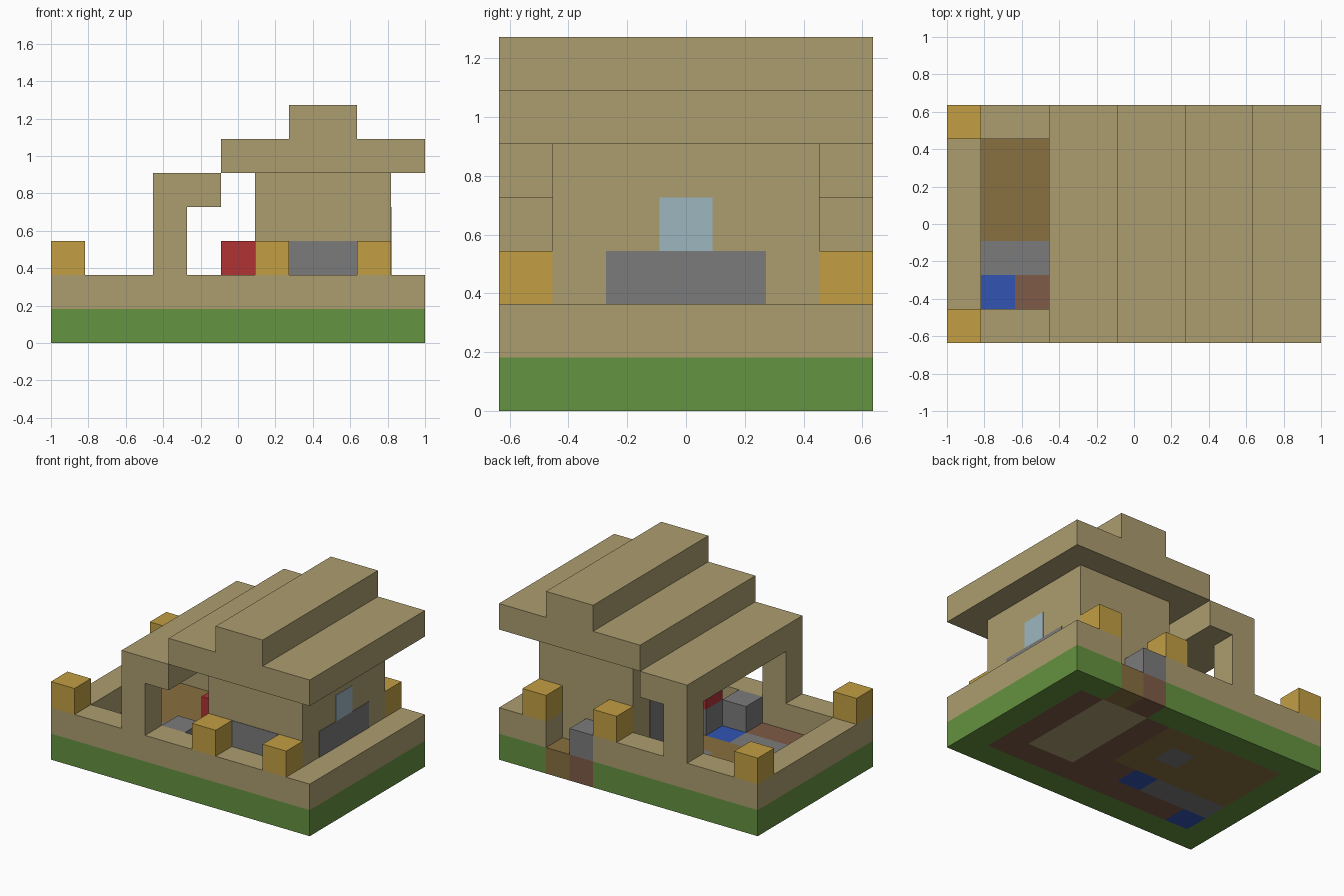
import bpy, bmesh
from mathutils import Vector

cube = bpy.data.objects.get("Cube")
if cube:
    bpy.data.objects.remove(cube, do_unlink=True)

U = 2 / 11            # size of one building block
NX, NY = 11, 7        # plot size in blocks


def material(name, rgb):
    linear = [((c / 255 + 0.055) / 1.055) ** 2.4 for c in rgb]
    m = bpy.data.materials.new(name)
    m.use_nodes = True
    m.diffuse_color = (*linear, 1)
    m.node_tree.nodes["Principled BSDF"].inputs["Base Color"].default_value = (*linear, 1)
    return m


MATS = {
    "grass": material("grass green", (101, 147, 65)),
    "tan": material("tan timber", (172, 157, 112)),
    "gold": material("lamp gold", (194, 159, 68)),
    "stone": material("stone grey", (123, 123, 123)),
    "red": material("red", (176, 50, 52)),
    "blue": material("blue", (50, 85, 180)),
    "brown": material("earth brown", (126, 91, 70)),
    "plank": material("plank brown", (136, 112, 64)),
    "glass": material("pale glass", (157, 182, 192)),
}


def to_world(p):
    return Vector(((p[0] - NX / 2) * U, (p[1] - NY / 2) * U, p[2] * U))


def box_mesh(lo, hi):
    bm = bmesh.new()
    bmesh.ops.create_cube(bm, size=1)
    a, b = to_world(lo), to_world(hi)
    for v in bm.verts:
        v.co = Vector([a[i] + (v.co[i] + 0.5) * (b[i] - a[i]) for i in range(3)])
    return bm


def finish(name, bm, mats):
    me = bpy.data.meshes.new(name)
    bm.to_mesh(me)
    bm.free()
    for m in mats:
        me.materials.append(MATS[m])
    ob = bpy.data.objects.new(name, me)
    bpy.context.collection.objects.link(ob)
    return ob


def block(name, lo, hi, mat):
    return finish(name, box_mesh(lo, hi), [mat])


# Ground layer: one slab cut into cells, coloured by patch (later patches win)
patches = [
    (1, 1, 10, 6, "brown"),
    (7, 2, 9, 6, "tan"),
    (1, 3, 6, 6, "plank"),
    (1, 2, 4, 3, "stone"),
    (4, 4, 5, 5, "stone"),
    (4, 2, 5, 3, "blue"),
    (1, 1, 2, 2, "blue"),
    (7, 6, 8, 7, "brown"),
    (8, 6, 9, 7, "plank"),
]
names = list(MATS)
bm = box_mesh((0, 0, 0), (NX, NY, 1))
for axis, count in ((0, NX), (1, NY)):
    for i in range(1, count):
        p = [0, 0, 0]
        p[axis] = i
        normal = Vector((axis == 0, axis == 1, 0))
        bmesh.ops.bisect_plane(bm, geom=bm.verts[:] + bm.edges[:] + bm.faces[:],
                               plane_co=to_world(p), plane_no=normal)
for f in bm.faces:
    c = f.calc_center_median() - f.normal * 0.01
    x, y = c.x / U + NX / 2, c.y / U + NY / 2
    colour = "grass"
    for x0, y0, x1, y1, m in patches:
        if x0 < x < x1 and y0 < y < y1:
            colour = m
    f.material_index = names.index(colour)
finish("ground", bm, names)

# Low boundary wall, with an entrance gap at the back
block("boundary_front", (0, 0, 1), (11, 1, 2), "tan")
block("boundary_right", (0, 1, 1), (1, 6, 2), "tan")
block("boundary_left", (10, 1, 1), (11, 6, 2), "tan")
block("boundary_back_long", (0, 6, 1), (7, 7, 2), "tan")
block("boundary_back_short", (9, 6, 1), (11, 7, 2), "tan")
block("entrance_stone", (7, 6, 1), (8, 7, 2), "stone")

# Lamps and porch columns, mirrored front and back
for side, y in (("front", 0), ("back", 6)):
    for x in (0, 6, 9):
        block(f"lamp_{side}_{x}", (x, y, 2), (x + 1, y + 1, 3), "gold")
    block(f"porch_column_{side}", (3, y, 2), (4, y + 1, 4), "tan")

# House body and stepped roof
block("house_walls", (6, 1, 1), (10, 6, 5), "tan")
block("porch_roof", (3, 0, 4), (5, 7, 5), "tan")
block("main_roof", (5, 0, 5), (11, 7, 6), "tan")
block("roof_ridge", (7, 0, 6), (9, 7, 7), "tan")

# Thin stone panels, window and door on the house walls
T = 0.02
block("front_stone_panel", (7, 1 - T, 2), (9, 1, 3), "stone")
block("left_stone_panel", (10, 2, 2), (10 + T, 5, 3), "stone")
block("left_window", (10, 3, 3), (10 + T, 4, 4), "glass")
block("door", (6 - T, 4, 1), (6, 5, 3), "stone")

# Furniture under the porch
block("stone_seat", (4, 1, 1), (5, 2, 2), "stone")
block("stone_pedestal", (5, 2, 1), (6, 3, 2), "stone")
block("red_chest", (5, 2, 2), (6, 3, 3), "red")
